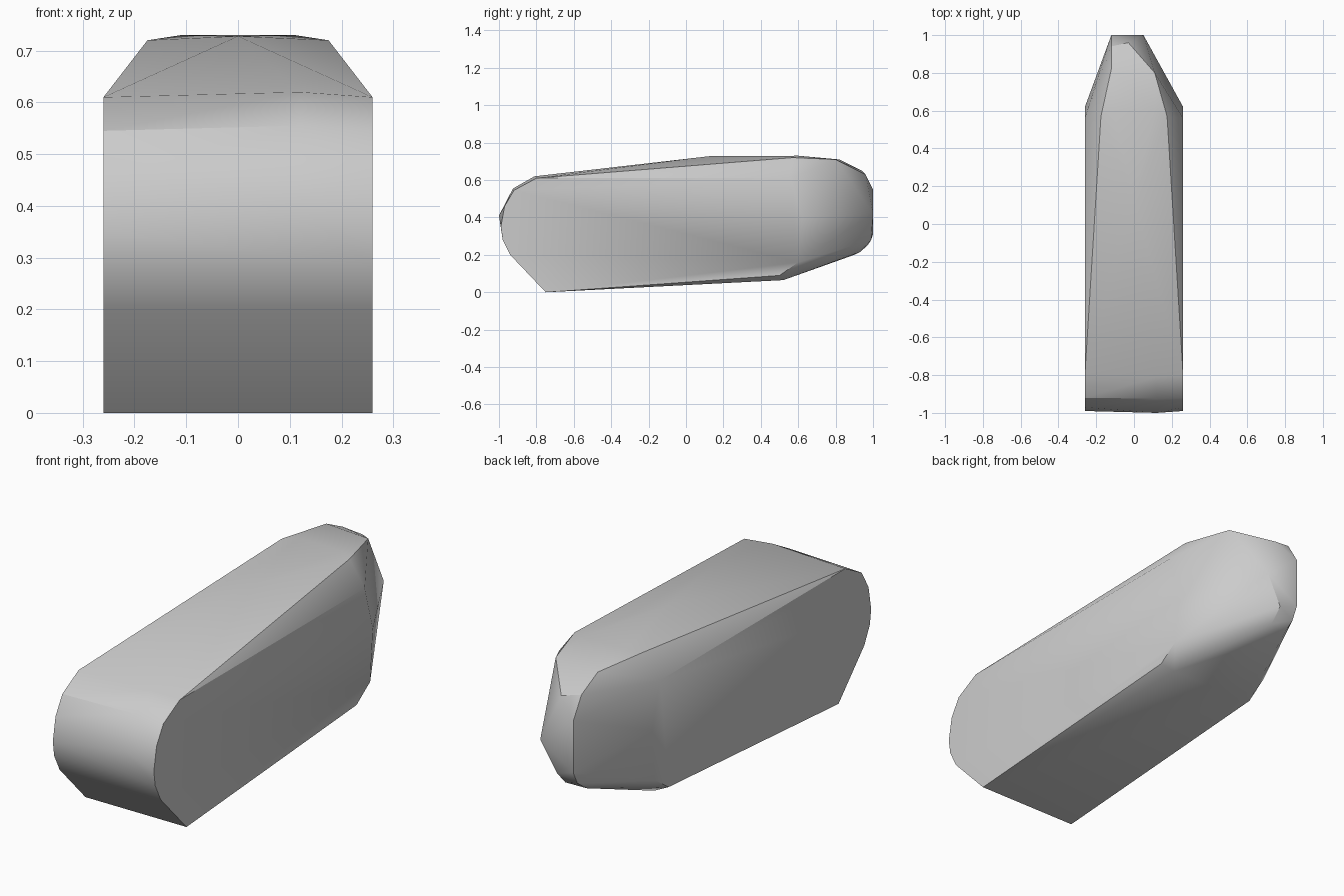
import bpy
import bmesh
import math


def remove_default_cube():
    cube = bpy.data.objects.get("Cube")
    if cube:
        bpy.data.objects.remove(cube, do_unlink=True)


def make_material(name, colour):
    material = bpy.data.materials.new(name)
    material.use_nodes = True
    material.diffuse_color = colour
    material.node_tree.nodes["Principled BSDF"].inputs["Base Color"].default_value = colour
    return material


def section(mesh, x, profile):
    """Add one lengthwise profile of (y, z) points at a given x."""
    for y, z in profile:
        mesh.verts.new((x, y, z))


def mirrored_section(mesh, x, profile):
    for side in (-1, 1):
        section(mesh, side * x, profile)


def build_hull(name, mesh, material, crease_angle):
    """Wrap the sections in a closed convex skin and shade it."""
    result = bmesh.ops.convex_hull(mesh, input=mesh.verts[:])
    unused = {v for v in result["geom_interior"] + result["geom_unused"]
              if isinstance(v, bmesh.types.BMVert)}
    bmesh.ops.delete(mesh, geom=list(unused), context="VERTS")
    bmesh.ops.dissolve_limit(mesh, angle_limit=math.radians(1),
                             verts=mesh.verts[:], edges=mesh.edges[:])
    bmesh.ops.recalc_face_normals(mesh, faces=mesh.faces[:])
    data = bpy.data.meshes.new(name)
    mesh.to_mesh(data)
    mesh.free()
    data.materials.append(material)
    body = bpy.data.objects.new(name, data)
    bpy.context.collection.objects.link(body)
    bpy.ops.object.select_all(action="DESELECT")
    body.select_set(True)
    bpy.context.view_layer.objects.active = body
    bpy.ops.object.shade_smooth_by_angle(angle=math.radians(crease_angle))
    return body


remove_default_cube()
grey = make_material("plain grey", (0.6, 0.6, 0.6, 1))
skin = bmesh.new()

# Flat sides with the rounded front nose
mirrored_section(skin, 0.26, [
    (-0.8, 0.61), (-0.92, 0.545), (-0.97, 0.46), (-0.99, 0.35),
    (-0.98, 0.28), (-0.94, 0.2), (-0.75, 0),
    (0.5, 0.09), (0.6, 0.16), (0.62, 0.4), (0.56, 0.61)])

# Slight bulge across the nose
section(skin, 0.12, [(-0.81, 0.62), (-0.925, 0.555), (-1, 0.41)])

# Sloping roof and its shoulders
section(skin, 0, [(0.13, 0.728)])
mirrored_section(skin, 0.11, [(0.6, 0.73), (0.8, 0.71)])
mirrored_section(skin, 0.175, [(0.57, 0.72)])

# Rising underside
mirrored_section(skin, 0.2, [(0.52, 0.065)])

# Narrow rounded tail, leaning to one side
section(skin, -0.12, [
    (0.82, 0.71), (0.94, 0.65), (1, 0.55), (1, 0.31), (0.97, 0.25), (0.9, 0.2)])
section(skin, -0.03, [(0.96, 0.63), (0.99, 0.28), (0.93, 0.215)])
section(skin, 0.05, [(1, 0.42)])

build_hull("tapered_body", skin, grey, 30)
